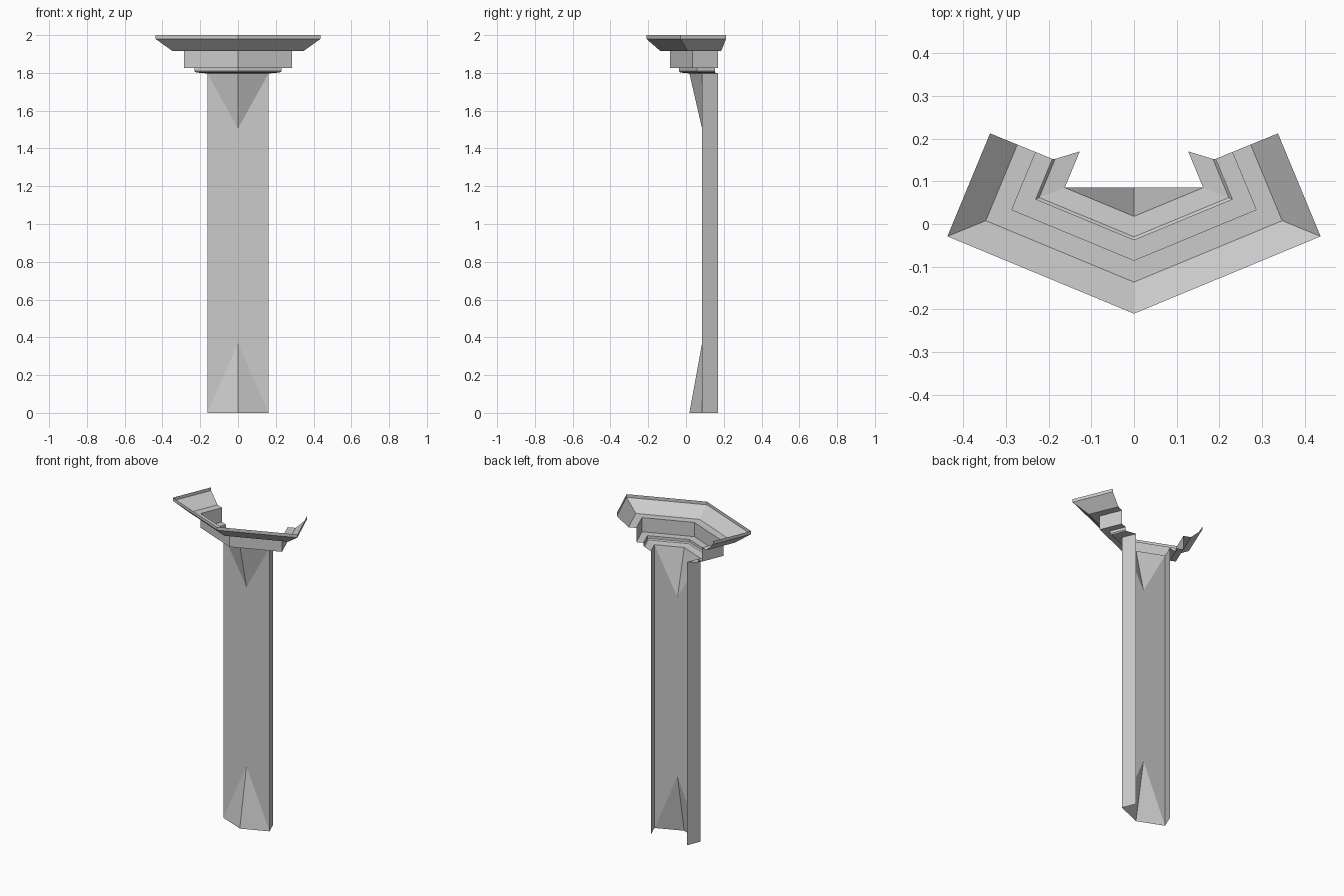
import bpy, math

if "Cube" in bpy.data.objects:
    bpy.data.objects.remove(bpy.data.objects["Cube"])

C, S = math.cos(math.radians(22.5)), math.sin(math.radians(22.5))


def plan(front_y, corner_x, side):
    """Half plan outline: front ridge, square corner, rear end."""
    cy = front_y + corner_x * S / C
    return [(0, front_y), (corner_x, cy), (corner_x - side * S, cy + side * C)]


def half_object(name, verts, faces):
    """Right half as a mesh, mirrored across x = 0."""
    me = bpy.data.meshes.new(name)
    me.from_pydata(verts, [], faces)
    me.update()
    ob = bpy.data.objects.new(name, me)
    bpy.context.collection.objects.link(ob)
    mod = ob.modifiers.new("mirror", 'MIRROR')
    mod.use_axis[0] = True
    mod.use_clip = True
    mod.merge_threshold = 0.0005
    return ob


# Capital: moulding steps as (z, front y, corner x, side length)
steps = [
    (1.797, 0.018, 0.162, 0.092),
    (1.802, -0.030, 0.222, 0.098),
    (1.809, -0.037, 0.230, 0.102),
    (1.826, -0.037, 0.230, 0.102),
    (1.826, -0.085, 0.286, 0.146),
    (1.916, -0.085, 0.286, 0.146),
    (1.916, -0.136, 0.347, 0.193),
    (1.980, -0.210, 0.437, 0.261),
    (2.000, -0.210, 0.437, 0.261),
]
verts, faces = [], []
for z, fy, cx, side in steps:
    verts += [(x, y, z) for x, y in plan(fy, cx, side)]
for r in range(len(steps) - 1):
    for i in range(2):
        a = r * 3 + i
        faces.append((a, a + 1, a + 4, a + 3))
half_object("capital", verts, faces)

# Shaft: flat front with a pointed stop at each end, open at the back
top = 1.797
ridge, corner, rear = plan(0.018, 0.162, 0.092)
shaft = [(*ridge, 0), (*corner, 0), (*rear, 0),
         (*ridge, top), (*corner, top), (*rear, top),
         (0, corner[1], 0.37), (0, corner[1], 1.505)]
half_object("shaft", shaft, [
    (0, 1, 6),        # lower stop
    (3, 7, 4),        # upper stop
    (6, 1, 4, 7),     # front
    (1, 2, 5, 4),     # return side
])
